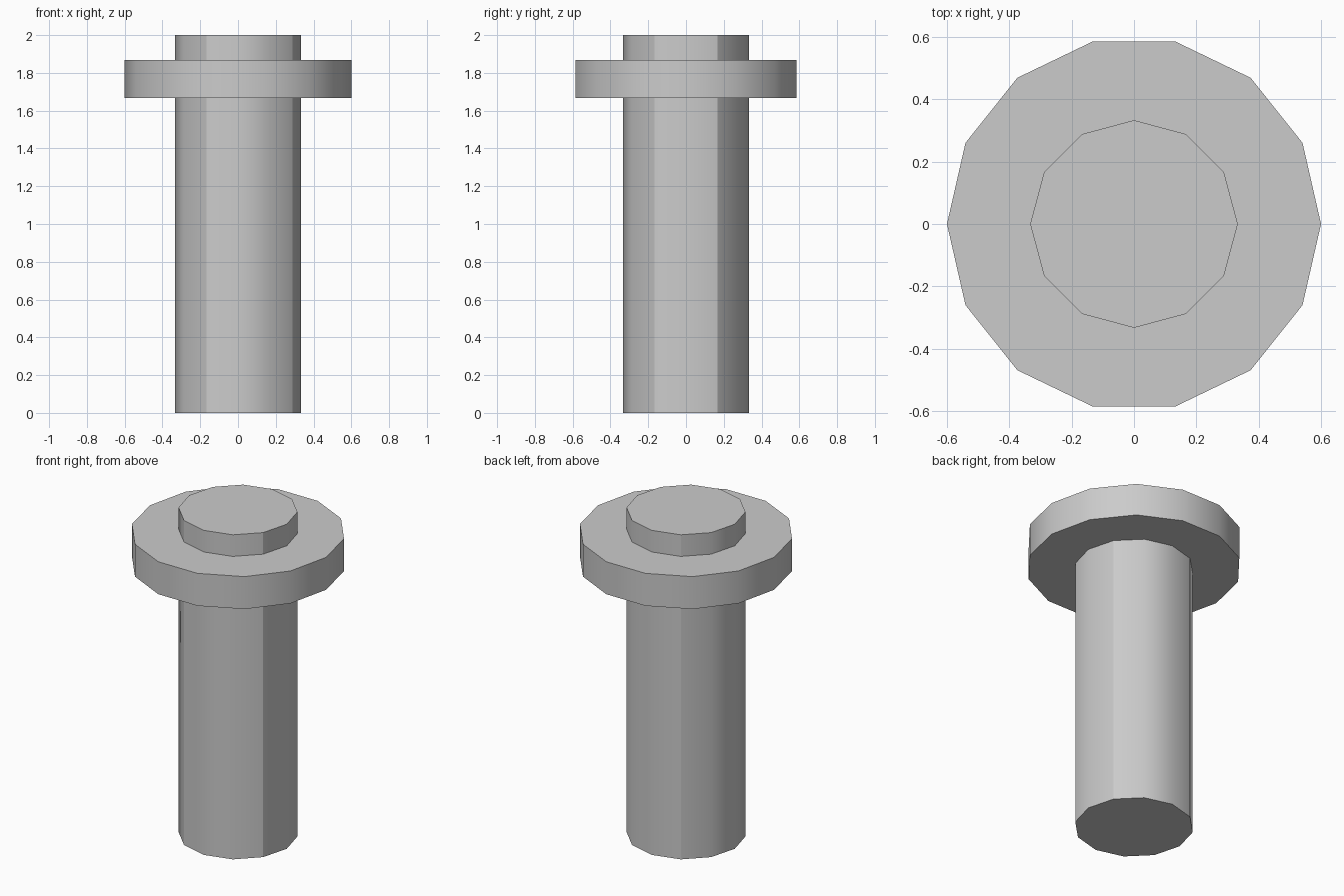
import bpy
import math

cube = bpy.data.objects.get("Cube")
if cube:
    bpy.data.objects.remove(cube, do_unlink=True)

# Single plain grey
grey = bpy.data.materials.new("plain_grey")
grey.use_nodes = True
colour = (0.6, 0.6, 0.6, 1)
grey.diffuse_color = colour
grey.node_tree.nodes["Principled BSDF"].inputs["Base Color"].default_value = colour


def prism(name, sides, radius, bottom, top, creases=()):
    """Upright prism with a corner on +x, smooth sides and optional sharp corners."""
    bpy.ops.mesh.primitive_cylinder_add(
        vertices=sides, radius=radius, depth=top - bottom,
        location=(0, 0, (bottom + top) / 2),
        rotation=(0, 0, math.pi / 2))
    obj = bpy.context.object
    obj.name = name
    bpy.ops.object.transform_apply(location=True, rotation=True, scale=True)
    obj.data.materials.append(grey)
    bpy.ops.object.shade_smooth_by_angle(angle=math.radians(40))
    # Sharp upright edges at the given compass angles
    verts = obj.data.vertices
    for edge in obj.data.edges:
        a, b = (verts[i].co for i in edge.vertices)
        if abs(a.z - b.z) > 0.01:
            angle = round(math.degrees(math.atan2(a.y, a.x))) % 360
            if angle in creases:
                edge.use_edge_sharp = True
    return obj


# Long shaft running through the collar
prism("shaft", 12, 0.333, 0, 2, creases=(30, 120, 240, 330))
# Wide collar near the top
prism("collar", 14, 0.6, 1.667, 1.867)
